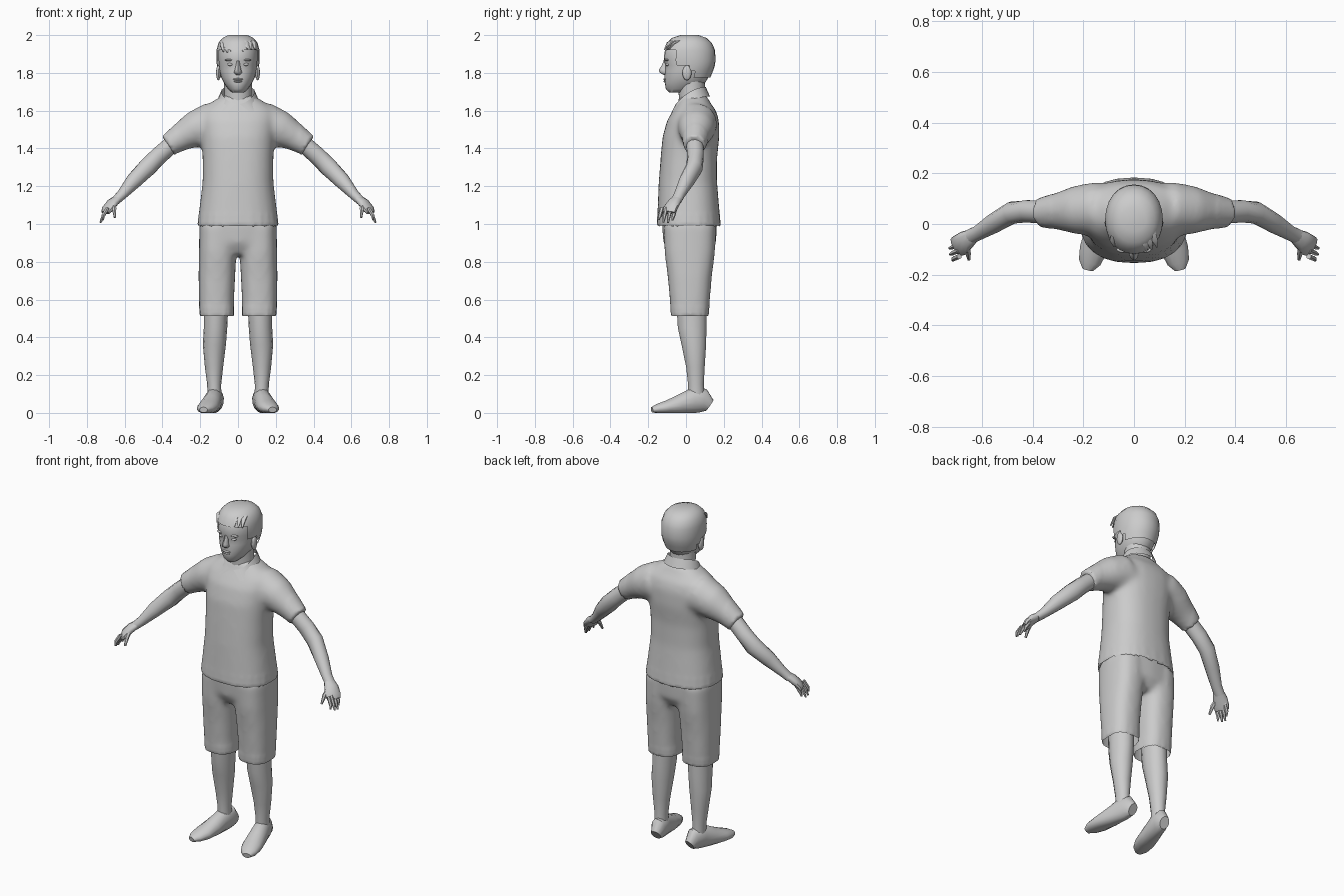
import bpy, bmesh, math, random
from mathutils import Vector

random.seed(4)
old = bpy.data.objects.get("Cube")
if old:
    bpy.data.objects.remove(old)

grey = bpy.data.materials.new("plain grey")
grey.use_nodes = True
COLOR = (0.6, 0.6, 0.6, 1)
grey.diffuse_color = COLOR
grey.node_tree.nodes["Principled BSDF"].inputs["Base Color"].default_value = COLOR
SIDES = (("left", 1), ("right", -1))


def loft(bm, rings, cap=True):
    loops = [[bm.verts.new(p) for p in r] for r in rings]
    n = len(loops[0])
    for a, b in zip(loops, loops[1:]):
        for i in range(n):
            j = (i + 1) % n
            bm.faces.new((a[i], a[j], b[j], b[i]))
    if cap:
        bm.faces.new(loops[0])
        bm.faces.new(loops[-1])


def oval(n, power):
    for i in range(n):
        t = math.tau * i / n
        c, s = math.cos(t), math.sin(t)
        yield (math.copysign(abs(c) ** (2 / power), c),
               math.copysign(abs(s) ** (2 / power), s))


def stack(bm, rows, n=16, power=2.0, cap=True, s=1):
    """Level rings: z, centre x, front y, back y, half width."""
    loft(bm, [[(s * (x + w * c), (f + b) / 2 + (b - f) / 2 * d, z)
               for c, d in oval(n, power)] for z, x, f, b, w in rows], cap)


def tube(bm, rows, n=12, s=1):
    """Rings across a path: x, y, z, upright radius, sideways radius."""
    pts = [Vector(r[:3]) for r in rows]
    rings = []
    for i, r in enumerate(rows):
        d = (pts[min(i + 1, len(pts) - 1)] - pts[max(i - 1, 0)]).normalized()
        side = d.cross(Vector((0, 0, 1))).normalized()
        up = side.cross(d)
        ring = [pts[i] + up * r[3] * c + side * r[4] * e for c, e in oval(n, 2)]
        rings.append([(s * p.x, p.y, max(p.z, 0)) for p in ring])
    loft(bm, rings)


def finish(name, bm, angle=50):
    bmesh.ops.recalc_face_normals(bm, faces=bm.faces)
    me = bpy.data.meshes.new(name)
    bm.to_mesh(me)
    bm.free()
    me.materials.append(grey)
    ob = bpy.data.objects.new(name, me)
    bpy.context.collection.objects.link(ob)
    bpy.ops.object.select_all(action="DESELECT")
    ob.select_set(True)
    bpy.context.view_layer.objects.active = ob
    bpy.ops.object.shade_smooth_by_angle(angle=math.radians(angle))
    return ob


def cloth(name, bm, hem, soft):
    """Fuse overlapping tubes, relax the joins and open the lower hem."""
    ob = finish(name, bm)
    mod = ob.modifiers.new("fuse", "REMESH")
    mod.mode, mod.voxel_size = "VOXEL", 0.012
    bpy.ops.object.modifier_apply(modifier="fuse")
    bm = bmesh.new()
    bm.from_mesh(ob.data)
    inner = [v for v in bm.verts if soft(v.co)]
    for _ in range(10):
        bmesh.ops.smooth_vert(bm, verts=inner, factor=0.5, use_axis_x=True,
                              use_axis_y=True, use_axis_z=True)
    under = [f for f in bm.faces if f.normal.z < -0.8 and f.calc_center_median().z < hem]
    bmesh.ops.delete(bm, geom=under, context="FACES")
    bpy.data.objects.remove(ob)
    finish(name, bm)


# Shirt with short sleeves
bm = bmesh.new()
stack(bm, [(.985, 0, -.155, .185, .216), (1.1, 0, -.15, .175, .203),
           (1.22, 0, -.145, .165, .188), (1.35, 0, -.135, .165, .188),
           (1.46, 0, -.125, .177, .195), (1.55, 0, -.1, .175, .205),
           (1.6, 0, -.07, .16, .2), (1.64, 0, -.045, .13, .15),
           (1.68, 0, -.03, .11, .085)], 24, 2.4)
for side, s in SIDES:
    tube(bm, [(.13, .06, 1.535, .115, .11), (.23, .055, 1.5, .098, .097),
              (.3, .05, 1.46, .075, .075), (.37, .045, 1.415, .06, .058)], 16, s)
cloth("shirt", bm, 1.0, lambda p: p.z > 1.05 and abs(p.x) < 0.33)

# Knee-length shorts
bm = bmesh.new()
stack(bm, [(.84, 0, -.085, .125, .1), (.9, 0, -.12, .16, .195),
           (1.02, 0, -.13, .165, .2)], 20, 2.4)
for side, s in SIDES:
    stack(bm, [(.51, .112, -.08, .12, .092), (.6, .114, -.087, .128, .094),
               (.72, .112, -.098, .138, .098), (.85, .108, -.115, .155, .1),
               (1.0, .105, -.12, .16, .1)], 16, 2.5, True, s)
cloth("shorts", bm, 0.53, lambda p: p.z > 0.56)

# Limbs, one set for each side
for side, s in SIDES:
    bm = bmesh.new()
    stack(bm, [(.07, .125, .01, .1, .037), (.15, .126, .01, .095, .037),
               (.24, .127, 0, .1, .048), (.36, .125, -.025, .108, .061),
               (.45, .119, -.045, .11, .062), (.62, .115, -.055, .11, .066)],
          14, 2, True, s)
    finish(side + "_leg", bm)

    bm = bmesh.new()
    tube(bm, [(.112, .125, .04, .035, .028), (.117, .09, .065, .065, .043),
              (.128, .04, .066, .068, .045), (.143, -.03, .045, .052, .053),
              (.16, -.1, .03, .036, .056), (.175, -.15, .022, .026, .045),
              (.183, -.18, .016, .015, .022)], 14, s)
    finish(side + "_shoe", bm, 40)

    bm = bmesh.new()
    tube(bm, [(.33, .045, 1.44, .045, .046), (.42, .05, 1.36, .047, .045),
              (.48, .045, 1.3, .05, .044), (.55, .005, 1.23, .043, .04),
              (.615, -.035, 1.155, .027, .03), (.65, -.052, 1.122, .023, .03)], 14, s)
    finish(side + "_arm", bm)

    # Palm, four fingers and thumb
    bm = bmesh.new()
    tube(bm, [(.63, -.042, 1.14, .02, .027), (.665, -.065, 1.112, .024, .04),
              (.69, -.085, 1.08, .022, .045), (.702, -.092, 1.06, .014, .04)], 10, s)
    for i in range(4):
        y = -.056 - .024 * i
        tip = .012 * abs(i - 1.4)
        tube(bm, [(.69, y, 1.085, .011, .011), (.713, y - .01, 1.045, .01, .01),
                  (.734 - tip, y - .016, 1.002 + tip, .005, .005)], 6, s)
    tube(bm, [(.66, -.075, 1.11, .014, .014), (.655, -.115, 1.08, .012, .012),
              (.652, -.14, 1.035, .006, .006)], 6, s)
    finish(side + "_hand", bm)

# Neck
bm = bmesh.new()
stack(bm, [(1.58, 0, -.04, .11, .085), (1.68, 0, -.038, .1, .072),
           (1.78, 0, -.05, .1, .074)])
finish("neck", bm)

# Folded collar, open in a V at the front
bm = bmesh.new()
steps, pairs = 18, []
for i in range(steps + 1):
    t = 2 * i / steps - 1
    a = t * math.pi * .97
    front = (1 - math.cos(a)) / 2
    tip = max(0, abs(t) - .7) / .3
    top = Vector((.088 * math.sin(a), .025 + .08 * math.cos(a), 1.725 - .09 * front ** 2))
    low = top + Vector((math.sin(a) * .022 + math.copysign(.055, t) * tip,
                        math.cos(a) * .022, -.05 + .005 * tip))
    pairs.append((bm.verts.new(top), bm.verts.new(low)))
for a, b in zip(pairs, pairs[1:]):
    bm.faces.new((a[0], a[1], b[1], b[0]))
bmesh.ops.solidify(bm, geom=bm.faces[:], thickness=.006)
finish("collar", bm, 40)

# Head
HEAD = [(1.695, 0, -.088, -.01, .03), (1.715, 0, -.107, .06, .052),
        (1.745, 0, -.112, .1, .074), (1.775, 0, -.113, .118, .089),
        (1.81, 0, -.112, .132, .098), (1.84, 0, -.109, .142, .102),
        (1.865, 0, -.118, .145, .104), (1.91, 0, -.114, .143, .104),
        (1.95, 0, -.098, .125, .093), (1.975, 0, -.07, .098, .072),
        (1.99, 0, -.025, .055, .04)]
bm = bmesh.new()
stack(bm, HEAD, 24, 2.1)
finish("head", bm)

# Hair shell, cut away around the face and nape
bm = bmesh.new()
stack(bm, [(z + .01 * (z > 1.9), x, f - .004, b + .011, w + .01)
           for z, x, f, b, w in HEAD[2:]], 24, 2.1)
face = [f for f in bm.faces for c in [f.calc_center_median()]
        if c.z < 1.765 or (c.z < 1.925 and c.y < -.045) or (c.z < 1.83 and c.y < .03)]
bmesh.ops.delete(bm, geom=face, context="FACES")
finish("hair", bm)

# Loose locks along the hairline and crown
bm = bmesh.new()
for i in range(9):
    x = -.085 + .021 * i
    lift = random.uniform(-.012, .012)
    y = -.085 + 3 * x * x
    tube(bm, [(x * .8, y + .05, 1.972, .008, .014), (x, y, 1.955 + lift, .009, .013),
              (x + .008, y - .026, 1.918 + lift, .003, .004)], 6)
finish("hair_locks", bm)

# Nose
bm = bmesh.new()
stack(bm, [(1.79, 0, -.12, -.09, .012), (1.802, 0, -.14, -.09, .021),
           (1.817, 0, -.144, -.09, .017), (1.84, 0, -.128, -.09, .011),
           (1.865, 0, -.119, -.09, .01)], 8)
finish("nose", bm)


def blob(name, place, size):
    bm = bmesh.new()
    bmesh.ops.create_uvsphere(bm, u_segments=12, v_segments=8, radius=1)
    for v in bm.verts:
        v.co = Vector(a * b for a, b in zip(v.co, size)) + Vector(place)
    finish(name, bm)


# Lips, eyes, brows and ears
blob("upper_lip", (0, -.11, 1.766), (.027, .01, .006))
blob("lower_lip", (0, -.109, 1.755), (.022, .01, .006))
for side, s in SIDES:
    blob(side + "_eye", (s * .04, -.097, 1.845), (.017, .011, .008))
    blob(side + "_brow", (s * .043, -.1, 1.868), (.026, .014, .006))
    blob(side + "_ear", (s * .104, .005, 1.8), (.012, .024, .04))
